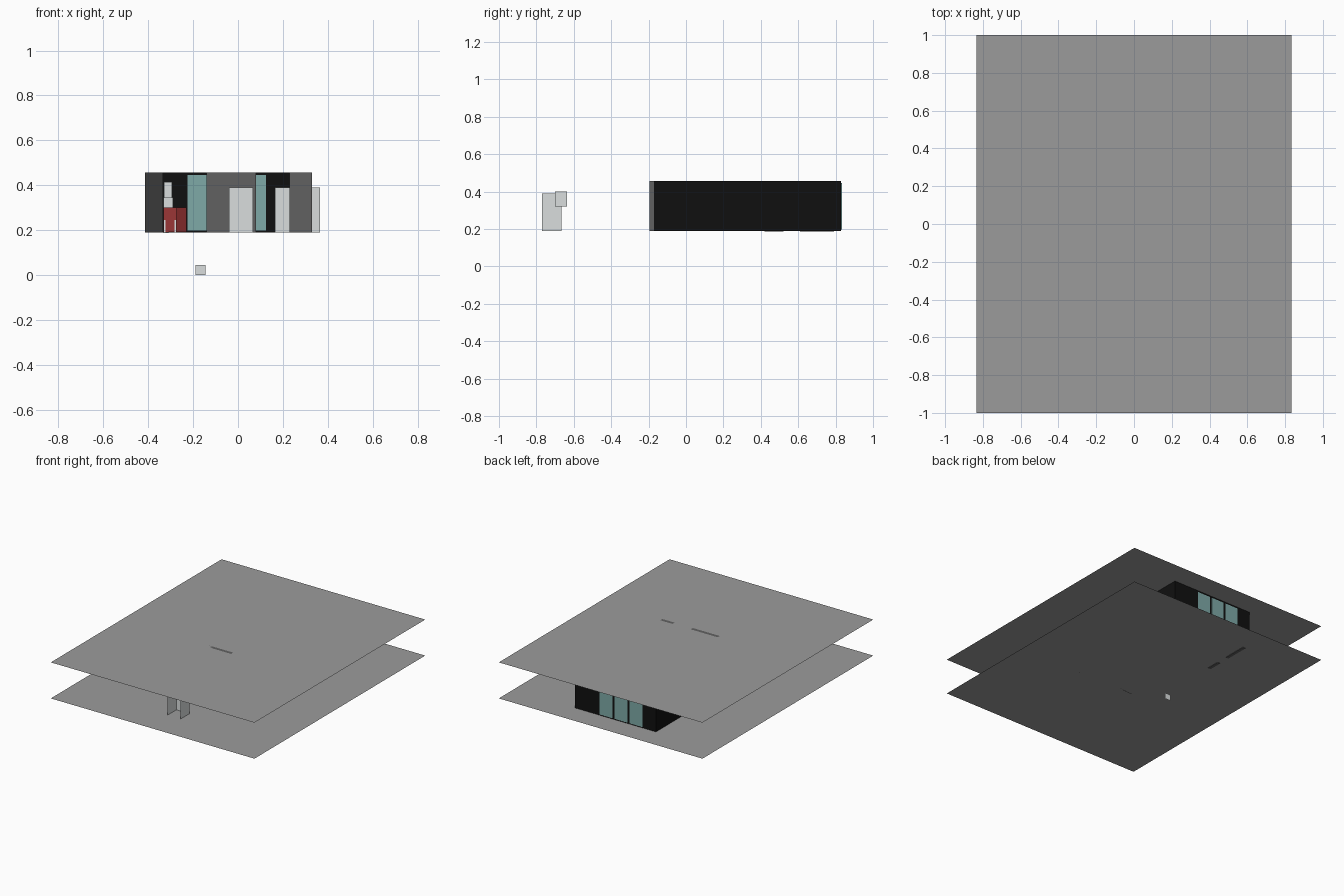
import bpy

if "Cube" in bpy.data.objects:
    bpy.data.objects.remove(bpy.data.objects["Cube"])


def material(name, r, g, b):
    m = bpy.data.materials.new(name)
    m.diffuse_color = (r, g, b, 1)
    m.use_nodes = True
    m.node_tree.nodes["Principled BSDF"].inputs["Base Color"].default_value = m.diffuse_color
    return m


GREY = material("slab grey", 0.33, 0.33, 0.33)
MID = material("pillar grey", 0.12, 0.12, 0.12)
DARK = material("door dark grey", 0.042, 0.042, 0.042)
BLACK = material("wall black", 0.005, 0.005, 0.005)
TEAL = material("glass teal", 0.21, 0.40, 0.39)
LIGHT = material("pale grey", 0.70, 0.73, 0.73)
RED = material("red", 0.33, 0.037, 0.037)
DEEP_RED = material("deep red", 0.21, 0.022, 0.022)

FLOOR, ROOF = 0.19, 0.457


def add(name, verts, faces, mat):
    mesh = bpy.data.meshes.new(name)
    mesh.from_pydata(verts, [], faces)
    mesh.materials.append(mat)
    obj = bpy.data.objects.new(name, mesh)
    bpy.context.collection.objects.link(obj)
    return obj


def box(name, x, y, z, mat):
    """Box spanning the three (low, high) ranges."""
    verts = [(a, b, c) for a in x for b in y for c in z]
    faces = [(0, 1, 3, 2), (4, 6, 7, 5), (0, 4, 5, 1),
             (2, 3, 7, 6), (0, 2, 6, 4), (1, 5, 7, 3)]
    return add(name, verts, faces, mat)


def sheet_z(name, x, y, z, mat):
    add(name, [(x[0], y[0], z), (x[1], y[0], z), (x[1], y[1], z), (x[0], y[1], z)],
        [(0, 1, 2, 3)], mat)


def sheet_y(name, x, y, z, mat):
    add(name, [(x[0], y, z[0]), (x[1], y, z[0]), (x[1], y, z[1]), (x[0], y, z[1])],
        [(0, 1, 2, 3)], mat)


def sheet_x(name, x, y, z, mat):
    add(name, [(x, y[0], z[0]), (x, y[1], z[0]), (x, y[1], z[1]), (x, y[0], z[1])],
        [(0, 1, 2, 3)], mat)


# Floor and roof slabs
sheet_z("floor", (-0.835, 0.835), (-1, 1), FLOOR, GREY)
sheet_z("roof", (-0.835, 0.835), (-1, 1), ROOF, GREY)

# Room walls
full = (FLOOR, ROOF)
sheet_x("left_wall", -0.335, (-0.17, 0.83), full, BLACK)
sheet_x("right_wall", 0.33, (-0.17, 0.83), full, BLACK)
sheet_y("back_wall", (-0.335, 0.33), 0.83, full, BLACK)

# Front wall pieces beside the two openings
box("front_wall_middle", (-0.14, 0.08), (-0.195, -0.17), full, MID)
box("front_wall_right", (0.23, 0.33), (-0.195, -0.17), full, MID)
sheet_y("front_door_leaf", (-0.415, -0.335), -0.18, full, DARK)

# Three windows in the back wall
for i in range(3):
    x = -0.225 + 0.1225 * i
    box(f"window_{i + 1}", (x, x + 0.105), (0.827, 0.833), (0.197, 0.445), TEAL)

# Pale panels in the front yard
for side, x in (("left", -0.04), ("right", 0.067)):
    sheet_x(f"booth_{side}_side", x, (-0.77, -0.665), (FLOOR, 0.39), LIGHT)
sheet_y("booth_back", (-0.04, 0.067), -0.665, (FLOOR, 0.39), LIGHT)
sheet_x("small_sign", 0.10, (-0.70, -0.635), (0.32, 0.40), LIGHT)

# Pale panel standing across the right wall, and a small one under the floor
sheet_y("inner_panel", (0.165, 0.365), 0.25, (FLOOR, 0.39), LIGHT)
sheet_y("low_tag", (-0.19, -0.145), 0.16, (0, 0.045), LIGHT)

# Red furniture along the left wall
box("red_counter", (-0.333, -0.275), (0.42, 0.52), (0.192, 0.30), RED)
box("red_cabinet", (-0.333, -0.23), (0.61, 0.79), (0.192, 0.30), DEEP_RED)
box("counter_tray", (-0.333, -0.29), (0.43, 0.51), (0.30, 0.345), LIGHT)
box("counter_stand", (-0.33, -0.295), (0.44, 0.50), (0.345, 0.415), LIGHT)
for i, x in enumerate((-0.33, -0.283)):
    box(f"counter_leg_{i + 1}", (x, x + 0.006), (0.415, 0.42), (0.19, 0.245), LIGHT)
for i, y in enumerate(((0.42, 0.52), (0.61, 0.79))):
    box(f"furniture_base_{i + 1}", (-0.333, -0.31), y, (0.187, 0.192), MID)
